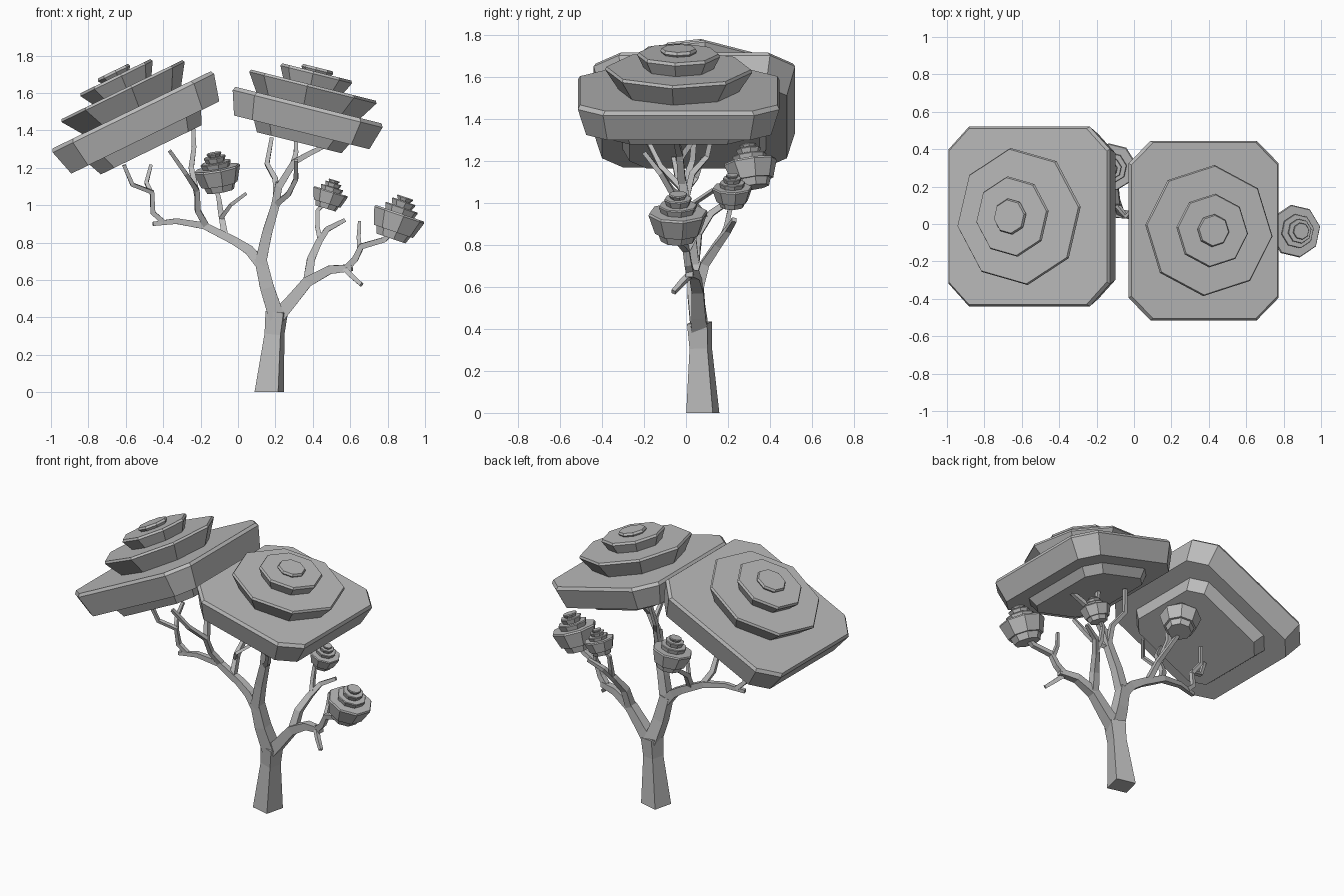
import bpy, bmesh
from math import sin, cos, radians, pi
from mathutils import Vector, Matrix

old = bpy.data.objects.get("Cube")
if old:
    bpy.data.objects.remove(old, do_unlink=True)

grey = bpy.data.materials.new("light_grey")
grey.use_nodes = True
COLOUR = (0.5, 0.5, 0.5, 1)
grey.diffuse_color = COLOUR
grey.node_tree.nodes["Principled BSDF"].inputs["Base Color"].default_value = COLOUR


def loft(name, rings):
    """Skin a stack of rings and cap both ends."""
    bm = bmesh.new()
    loops = [[bm.verts.new(p) for p in ring] for ring in rings]
    for a, b in zip(loops, loops[1:]):
        for i in range(len(a)):
            j = (i + 1) % len(a)
            bm.faces.new((a[i], a[j], b[j], b[i]))
    bm.faces.new(loops[0][::-1])
    bm.faces.new(loops[-1])
    bmesh.ops.recalc_face_normals(bm, faces=bm.faces)
    mesh = bpy.data.meshes.new(name)
    bm.to_mesh(mesh)
    bm.free()
    mesh.materials.append(grey)
    obj = bpy.data.objects.new(name, mesh)
    bpy.context.collection.objects.link(obj)
    return obj


def cut_square(hx, hy, c):
    """Rectangle with cut corners."""
    return [(hx, hy - c), (hx - c, hy), (c - hx, hy), (-hx, hy - c),
            (-hx, c - hy), (c - hx, -hy), (hx - c, -hy), (hx, c - hy)]


def octagon(r, turn):
    return [(r * cos(radians(turn) + k * pi / 4), r * sin(radians(turn) + k * pi / 4))
            for k in range(8)]


def frame(centre, tilt_y, tilt_x=0):
    return (Matrix.Translation(centre) @ Matrix.Rotation(radians(tilt_x), 4, 'X')
            @ Matrix.Rotation(radians(tilt_y), 4, 'Y'))


def layer(name, mat, levels):
    """levels: (height, outline) pairs in the tilted frame."""
    return loft(name, [[mat @ Vector((x, y, h)) for x, y in out] for h, out in levels])


def disc(name, mat, low, top, r, inset, turn, lip):
    """Overhanging eight-sided tier with a thin lip around its top."""
    layer(name, mat, [(low, octagon(r - inset, turn)), (top - lip, octagon(r, turn)),
                      (top, octagon(r - lip / 2, turn))])


def canopy(name, mat, hx, hy, thick, under, tiers, turn):
    layer(name + "_slab", mat, [
        (-thick, cut_square(hx - .04, hy - .04, .1)), (-.02, cut_square(hx, hy, .12)),
        (0, cut_square(hx - .01, hy - .01, .12))])
    layer(name + "_underside", mat, [
        (-under, cut_square(hx - .18, hy - .17, .08)),
        (-thick + .02, cut_square(hx - .14, hy - .13, .09))])
    low = -.01
    for i, (top, r, inset) in enumerate(tiers):
        disc(f"{name}_tier_{i + 1}", mat, low, top, r, inset, turn, .014)
        low = top - .01


def cluster(name, mat, r):
    """Small leaf tuft, proportioned from its radius."""
    disc(name + "_body", mat, -.72 * r, 0, r, .22 * r, 10, .07 * r)
    disc(name + "_underside", mat, -r, -.7 * r, .68 * r, .1 * r, 10, .02 * r)
    low = -.01
    for i, (top, k) in enumerate(((.24, .65), (.48, .47), (.64, .32))):
        disc(f"{name}_tier_{i + 1}", mat, low, top * r, k * r, .1 * r, 10, .04 * r)
        low = top * r - .005


def branch(name, points, r0, r1, turn=45, radii=None):
    """Tapering four-sided limb along a path."""
    pts = [Vector(p) for p in points]
    n = len(pts) - 1
    rings = []
    for i, p in enumerate(pts):
        t = (pts[min(i + 1, n)] - pts[max(i - 1, 0)]).normalized()
        if p.z == 0:
            t = Vector((0, 0, 1))
        side = Vector((0, 1, 0)).cross(t).normalized()
        up = t.cross(side)
        r = radii[i] if radii else r0 + (r1 - r0) * i / n
        rings.append([p + side * x * r + up * y * r for x, y in
                      [(cos(radians(turn + k * 90)), sin(radians(turn + k * 90)))
                       for k in range(4)]])
    loft(name, rings)


# Large canopies
canopy("right_canopy", frame((-.568, .04, 1.51), -26), .48, .48, .165, .238,
       ((.12, .37, .08), (.2, .217, .045), (.23, .097, .02)), 8)
canopy("left_canopy", frame((.377, -.035, 1.535), 14), .413, .48, .15, .207,
       ((.11, .352, .07), (.183, .198, .035), (.207, .088, .015)), -5)

# Small leaf tufts
cluster("middle_tuft", frame((-.115, .305, 1.2), -10, 8), .128)
cluster("left_upper_tuft", frame((.497, .22, 1.075), 17), .097)
cluster("left_lower_tuft", frame((.865, -.038, .957), 19), .143)

# Trunk and main limbs
branch("trunk", [(.167, .08, 0), (.195, .07, .31), (.207, .065, .43)], 0, 0,
       31, (.092, .062, .07))
branch("right_main_limb", [(.207, .065, .4), (.155, .045, .56), (.118, .035, .72)], .06, .045)
branch("left_main_limb", [(.207, .065, .4), (.27, .06, .47), (.37, .055, .59),
                          (.49, .04, .655), (.61, .015, .665)], .055, .025)

# Limb under the left canopy
branch("centre_limb", [(.118, .035, .68), (.155, .02, .85), (.2, 0, 1.0), (.22, -.02, 1.12)],
       .043, .026)
branch("centre_fork_a", [(.205, 0, 1.02), (.2, .03, 1.14), (.155, .1, 1.22), (.18, .13, 1.36)],
       .022, .015)
branch("centre_fork_b", [(.22, -.02, 1.1), (.3, -.03, 1.23), (.37, -.04, 1.27), (.47, -.05, 1.32)],
       .026, .016)
branch("centre_fork_c", [(.29, -.03, 1.21), (.31, .02, 1.28), (.31, .03, 1.38)], .02, .014)
branch("centre_fork_d", [(.2, 0, 1.0), (.27, -.07, 1.06), (.31, -.12, 1.14), (.31, -.2, 1.24)],
       .022, .014)

# Limb under the right canopy
branch("right_limb", [(.118, .035, .69), (.06, .04, .76), (-.02, .05, .81), (-.18, .06, .89),
                      (-.33, .04, .915), (-.455, .02, .9)], .042, .016)
branch("right_fork_a", [(-.4, .03, .91), (-.455, .02, .96), (-.46, 0, 1.07),
                        (-.565, -.04, 1.11), (-.61, -.06, 1.215)], .02, .014)
branch("right_fork_b", [(-.46, 0, 1.06), (-.49, .05, 1.12), (-.465, .08, 1.215)], .017, .013)
branch("right_fork_c", [(-.17, .06, .89), (-.215, .02, .97), (-.22, -.03, 1.08),
                        (-.28, -.12, 1.17), (-.365, -.18, 1.29)], .024, .014)
branch("right_fork_d", [(-.22, -.02, 1.06), (-.25, .03, 1.2), (-.235, .04, 1.31),
                        (-.24, .05, 1.42)], .022, .015)
branch("middle_tuft_stem", [(-.07, .05, .84), (-.09, .12, .95), (-.1, .22, 1.02),
                            (-.115, .3, 1.09)], .024, .015)
branch("middle_twig", [(-.09, .1, .93), (-.04, .04, 1.0), (.04, .13, 1.06)], .016, .012)

# Limb carrying the left tufts
branch("lower_tuft_stem", [(.58, .02, .665), (.625, .01, .71), (.66, 0, .78), (.78, -.03, .815),
                           (.84, -.04, .87)], .026, .018)
branch("lower_twig_down", [(.56, .03, .67), (.61, -.02, .62), (.66, -.06, .575)], .02, .015)
branch("lower_twig_up", [(.65, 0, .76), (.645, .04, .83), (.65, .05, .915)], .018, .012)
branch("upper_tuft_stem", [(.37, .055, .58), (.39, .09, .71), (.43, .15, .8), (.475, .2, .87),
                           (.57, .23, .92)], .035, .015)
branch("upper_tuft_fork", [(.44, .16, .81), (.425, .19, .88), (.425, .21, .97), (.47, .22, 1.02)],
       .019, .013)
